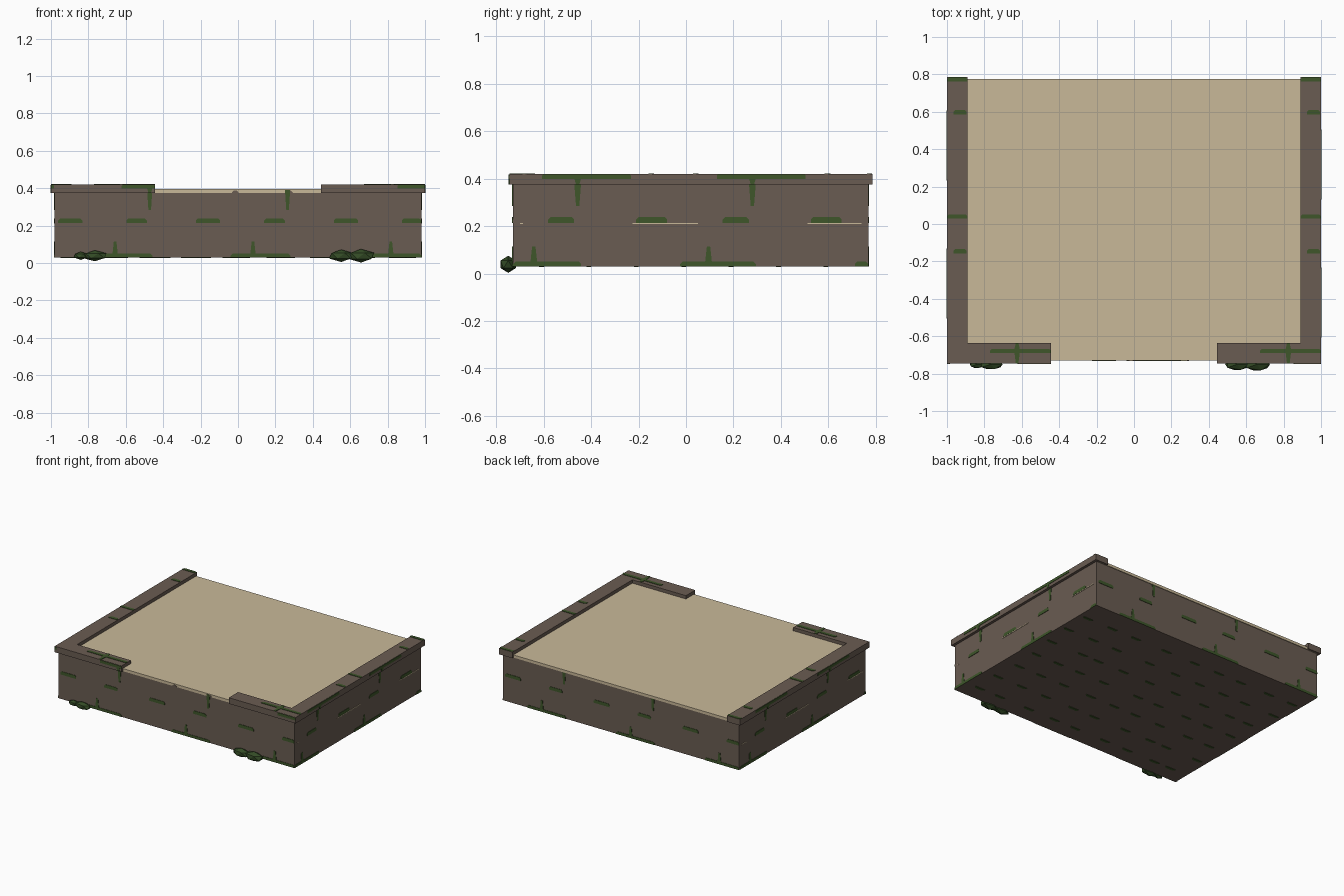
import bpy, bmesh, math, random
from mathutils import Matrix, Vector

if "Cube" in bpy.data.objects:
    bpy.data.objects.remove(bpy.data.objects["Cube"])


def material(name, r, g, b):
    mat = bpy.data.materials.new(name)
    mat.use_nodes = True
    colour = [((c / 255 + 0.055) / 1.055) ** 2.4 for c in (r, g, b)] + [1]
    mat.diffuse_color = colour
    shader = next(n for n in mat.node_tree.nodes if n.type == 'BSDF_PRINCIPLED')
    shader.inputs["Base Color"].default_value = colour
    shader.inputs["Roughness"].default_value = 0.9
    return mat


stone = material("brown stone", 106, 92, 82)
sand = material("pale sand", 201, 185, 153)
moss = material("green moss", 62, 86, 42)
leaf = material("dark leaf", 52, 76, 38)


def finish(bm, name, mat):
    bmesh.ops.recalc_face_normals(bm, faces=bm.faces)
    mesh = bpy.data.meshes.new(name)
    bm.to_mesh(mesh)
    bm.free()
    mesh.materials.append(mat)
    obj = bpy.data.objects.new(name, mesh)
    bpy.context.scene.collection.objects.link(obj)
    return obj


def prism(bm, points, place, depth):
    """Extrude a flat outline along its local z, then place it."""
    low = [bm.verts.new(place @ Vector((x, y, 0))) for x, y in points]
    high = [bm.verts.new(place @ Vector((x, y, depth))) for x, y in points]
    bm.faces.new(low[::-1])
    bm.faces.new(high)
    for i in range(len(low)):
        j = (i + 1) % len(low)
        bm.faces.new((low[i], low[j], high[j], high[i]))


def rect(x0, x1, y0, y1):
    return [(x0, y0), (x1, y0), (x1, y1), (x0, y1)]


def slab(name, outline, bottom, top, mat):
    bm = bmesh.new()
    prism(bm, outline, Matrix.Translation((0, 0, bottom)), top - bottom)
    return finish(bm, name, mat)


# Foundation block, sand fill and the raised stone rim
W, FRONT, BACK = 0.98, -0.73, 0.77
BASE, TOP, RIM = 0.03, 0.375, 0.42
slab("stone_base", rect(-W, W, FRONT, BACK), BASE, TOP, stone)
slab("sand_fill", rect(-W, W, FRONT, BACK + 0.005), TOP, 0.395, sand)
rim = slab("stone_rim", [(1, -0.745), (1, 0.787), (0.89, 0.787), (0.89, -0.635),
                         (0.445, -0.635), (0.445, -0.745)], TOP, RIM, stone)
rim.modifiers.new("mirror", 'MIRROR')

# Thin plates for the repeating moss, sand seams and stone bumps
green, seams, bumps = bmesh.new(), bmesh.new(), bmesh.new()
THIN, PERIOD = 0.003, 0.737


def strip(bm, place, u0, u1, v0, v1, limits, cut=0.01):
    """Bar with clipped upper corners, kept inside the wall limits."""
    a, b = max(u0, limits[0]), min(u1, limits[1])
    if b - a > 0.006:
        c = min(cut, (b - a) / 3)
        prism(bm, [(a, v0), (b, v0), (b, v1 - c), (b - c, v1), (a + c, v1), (a, v1 - c)],
              place, THIN)


def stem(bm, place, u, wide_end, tip, limits):
    if limits[0] + 0.02 < u < limits[1] - 0.02:
        prism(bm, [(u - 0.014, wide_end), (u + 0.014, wide_end),
                   (u + 0.007, tip), (u - 0.007, tip)], place, THIN)


def wall(turn, out):
    return (Matrix.Rotation(math.radians(turn), 4, 'Z') @ Matrix.Translation((0, -out, 0))
            @ Matrix.Rotation(math.pi / 2, 4, 'X'))


# turn, wall distance, rim distance, start, end, offset of pattern
WALLS = [(0, -FRONT, 0.745, -W, W, 0.08), (180, BACK, None, -W, W, 0.08),
         (90, W, 1, FRONT, BACK, 0.095), (270, W, 1, -BACK, -FRONT, 0.095)]
for turn, out, rim_out, start, end, offset in WALLS:
    face, ends = wall(turn, out), (start, end)
    side = turn in (90, 270)
    for k in range(-2, 3):
        u = offset + k * PERIOD
        strip(green, face, u - 0.12, u + 0.2, BASE, 0.05, ends)
        stem(green, face, u, 0.05, 0.115, ends)
        for a, b in ((-0.305, -0.175), (0.06, 0.17)):
            strip(green, face, u + a, u + b, 0.214, 0.238, ends)
        hang = u + 0.185
        stem(green, face, hang, TOP if side else 0.39, 0.285, ends)
        if side:
            strip(seams, face, u - 0.32, u - 0.045, 0.208, 0.213,
                  (start + 0.03, end - 0.03), 0)
        else:
            for centre in (u - 0.095, hang + 0.01):
                strip(bumps, face, centre - 0.018, centre + 0.018, TOP, 0.388, ends)
        if rim_out:
            edge = wall(turn, rim_out)
            spans = [(start - 0.015, end + 0.015)] if side else [(-1, -0.445), (0.5, 1)]
            for span in spans:
                strip(green, edge, u + 0.035, u + 0.41, 0.398, RIM - 0.002, span, 0.005)
                stem(green, edge, hang, 0.4, TOP, span)

# Moss on top of the rim
lid = Matrix.Translation((0, 0, RIM))
for x0, x1, inner0, inner1 in ((-1, -0.89, -0.965, -0.895), (0.89, 1, 0.925, 0.995)):
    for y in (0.763, 0.03):
        strip(green, lid, x0, x1, y, y + 0.022, (x0, x1))
    for y in (0.585, -0.158):
        strip(green, lid, inner0, inner1, y, y + 0.024, (x0, x1))
for x0, x1, x in ((-0.77, -0.445, -0.625), (0.675, 1, 0.825)):
    strip(green, lid, x0, x1, -0.69, -0.667, (x0, x1))
    stem(green, lid, x, -0.69, -0.745, (-1, 1))
    stem(green, lid, x, -0.667, -0.636, (-1, 1))

# Scattered moss under the base
random.seed(4)
under = Matrix.Translation((0, 0, BASE)) @ Matrix.Rotation(math.pi, 4, 'X')
for row in range(-3, 4):
    for col in range(-4, 5):
        x = col * 0.22 + random.uniform(-0.05, 0.05)
        y = row * 0.2
        strip(green, under, x - 0.04, x + 0.04, y, y + 0.02, (-W, W))

finish(green, "moss_patches", moss)
finish(seams, "sand_seams", sand)
finish(bumps, "stone_bumps", stone)

# Low leafy clumps along the front foot of the wall: x, half width, half height
CLUMPS = [(-0.84, 0.042, 0.022), (-0.765, 0.07, 0.029),
          (0.552, 0.072, 0.033), (0.658, 0.077, 0.036)]
for x, wide, tall in CLUMPS:
    bm = bmesh.new()
    bmesh.ops.create_icosphere(bm, subdivisions=1, radius=1)
    for v in bm.verts:
        v.co = Vector((x + v.co.x * wide, -0.75 + v.co.y * tall * 1.05, 0.039 + v.co.z * tall))
    finish(bm, "leaf_clump", leaf)
